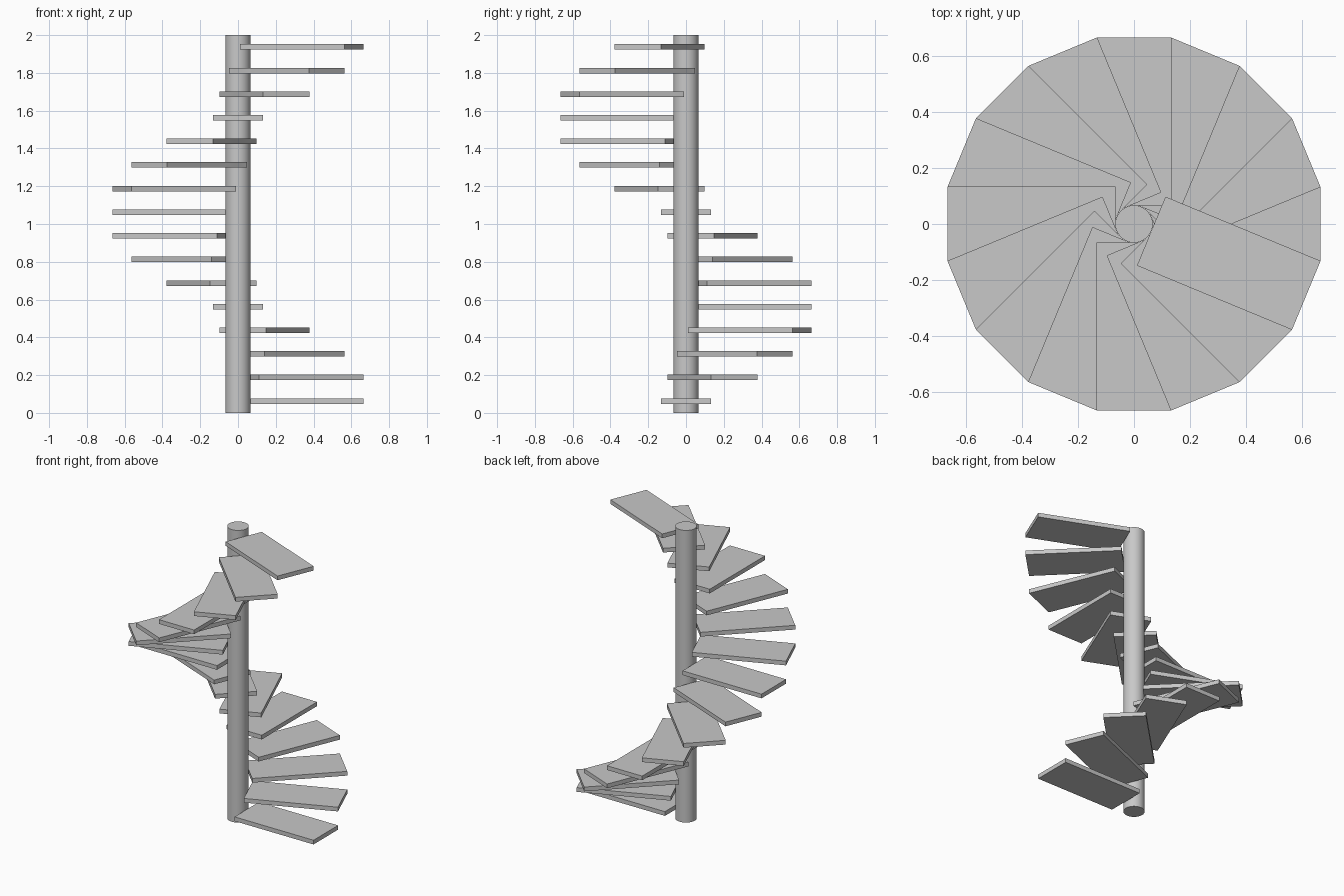
import bpy, math
from mathutils import Matrix

if "Cube" in bpy.data.objects:
    bpy.data.objects.remove(bpy.data.objects["Cube"])

STEPS = 16
HEIGHT = 2.0
POLE_R = 0.0665
OUTER_X = 0.665
HALF_W = 0.133
THICK = 0.029

grey = bpy.data.materials.new("light grey")
grey.diffuse_color = (0.58, 0.58, 0.58, 1)
grey.use_nodes = True
grey.node_tree.nodes["Principled BSDF"].inputs["Base Color"].default_value = grey.diffuse_color

# Central pole
bpy.ops.mesh.primitive_cylinder_add(vertices=32, radius=POLE_R, depth=HEIGHT,
                                    location=(0, 0, HEIGHT / 2))
pole = bpy.context.object
pole.name = "central_pole"
pole.data.materials.append(grey)
bpy.ops.object.shade_smooth_by_angle(angle=math.radians(40))

# One tread, reaching outward along +x from the pole's surface
bpy.ops.mesh.primitive_cube_add(size=1)
first = bpy.context.object
first.name = "tread_01"
mesh = first.data
mesh.name = "tread"
mesh.transform(Matrix.Translation(((POLE_R + OUTER_X) / 2, 0, 0))
               @ Matrix.Diagonal((OUTER_X - POLE_R, 2 * HALF_W, THICK, 1)))
mesh.materials.append(grey)

# Treads climbing counterclockwise in one full turn
rise = HEIGHT / STEPS
for i in range(STEPS):
    tread = first
    if i:
        tread = bpy.data.objects.new(f"tread_{i + 1:02d}", mesh)
        bpy.context.collection.objects.link(tread)
    tread.location.z = rise * (i + 0.5)
    tread.rotation_euler.z = i * math.tau / STEPS
